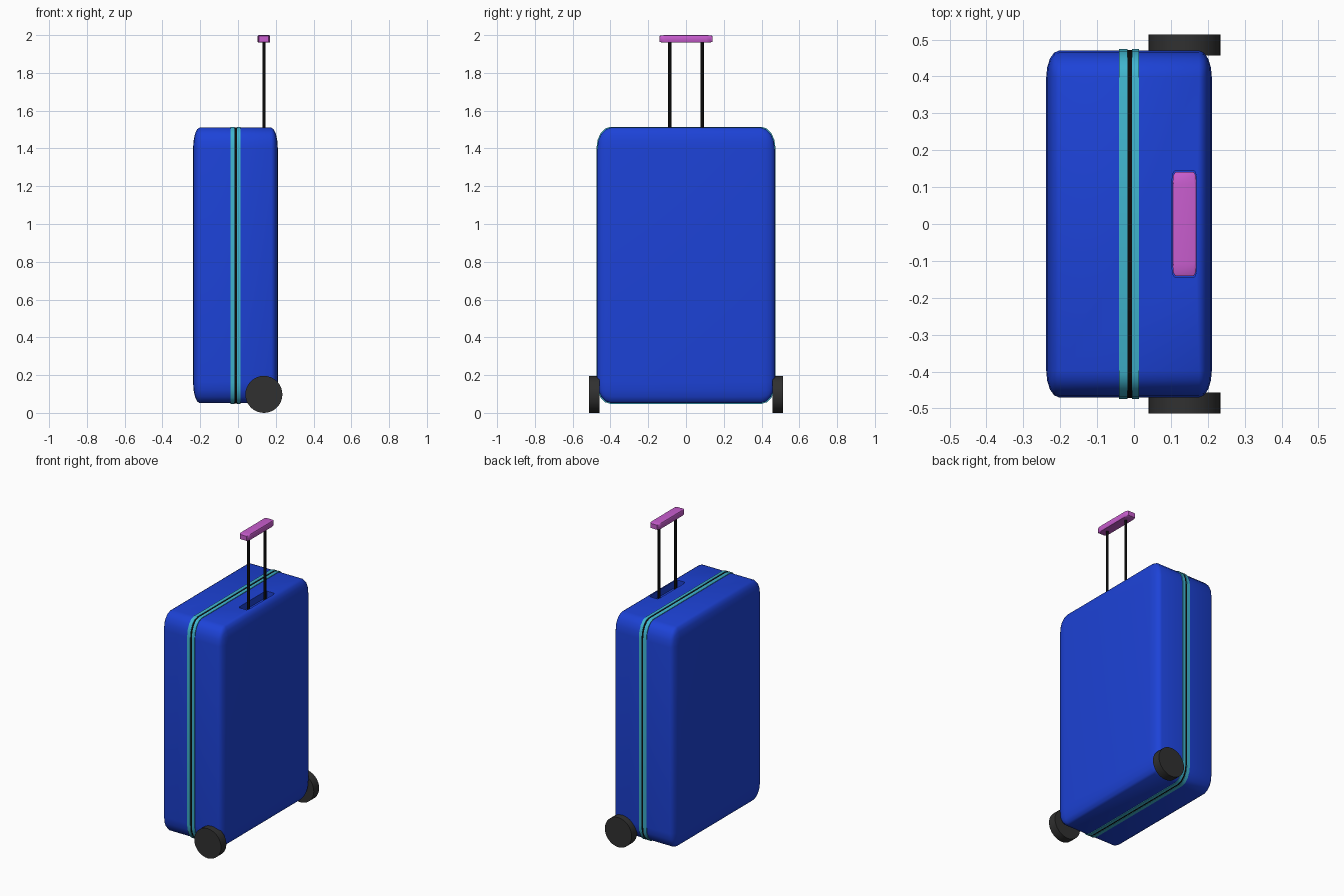
import bpy, bmesh, math
from mathutils import Matrix, Vector

if "Cube" in bpy.data.objects:
    bpy.data.objects.remove(bpy.data.objects["Cube"])


def material(name, rgb):
    m = bpy.data.materials.new(name)
    m.diffuse_color = (*rgb, 1)
    m.use_nodes = True
    m.node_tree.nodes["Principled BSDF"].inputs["Base Color"].default_value = m.diffuse_color
    return m


BLUE = material("shell_blue", (0.012, 0.055, 0.68))
TEAL = material("trim_teal", (0.05, 0.46, 0.62))
BLACK = material("black", (0.003, 0.003, 0.003))
RUBBER = material("rubber", (0.03, 0.03, 0.03))
PINK = material("grip_pink", (0.58, 0.11, 0.62))


def finish(bm, name, mat, smooth=True):
    mesh = bpy.data.meshes.new(name)
    bm.to_mesh(mesh)
    bm.free()
    ob = bpy.data.objects.new(name, mesh)
    bpy.context.collection.objects.link(ob)
    if mat:
        mesh.materials.append(mat)
    if smooth:
        bpy.ops.object.select_all(action='DESELECT')
        ob.select_set(True)
        bpy.context.view_layer.objects.active = ob
        bpy.ops.object.shade_smooth_by_angle(angle=math.radians(35))
    return ob


def rounded_box(name, lo, hi, ratio, segs, mat, axis=None, smooth=True):
    """Bevelled unit cube stretched to bounds; axis limits the bevel to edges along it."""
    lo, hi = Vector(lo), Vector(hi)
    bm = bmesh.new()
    bmesh.ops.create_cube(bm, size=2)
    edges = [e for e in bm.edges if axis is None
             or abs(e.verts[0].co[axis] - e.verts[1].co[axis]) > 1]
    bmesh.ops.bevel(bm, geom=edges, offset=ratio, segments=segs,
                    profile=0.5, affect='EDGES')
    bmesh.ops.scale(bm, vec=(hi - lo) / 2, verts=bm.verts)
    bmesh.ops.translate(bm, vec=(lo + hi) / 2, verts=bm.verts)
    return finish(bm, name, mat, smooth)


def cylinder(name, radius, depth, loc, sides, mat, rot=Matrix()):
    bm = bmesh.new()
    bmesh.ops.create_cone(bm, cap_ends=True, segments=sides, radius1=radius,
                          radius2=radius, depth=depth,
                          matrix=Matrix.Translation(loc) @ rot)
    return finish(bm, name, mat)


# Shell with a recess in the top for the retracted grip
shell = rounded_box("shell", (-0.238, -0.47, 0.052), (0.211, 0.47, 1.51), 0.155, 4, BLUE)
cutter = rounded_box("recess_cutter", (0.103, -0.144, 1.465), (0.17, 0.144, 1.56),
                     0.22, 3, None, axis=2, smooth=False)
cutter.hide_render = True
cutter.hide_viewport = True
cut = shell.modifiers.new("grip_recess", 'BOOLEAN')
cut.operation = 'DIFFERENCE'
cut.object = cutter
cut.solver = 'EXACT'

# Trim strips either side of the zip, running right round the shell
for name, x0, x1, grow, mat in (("trim_left", -0.041, -0.018, 0.004, TEAL),
                                ("zip", -0.018, -0.006, 0.002, BLACK),
                                ("trim_right", -0.006, 0.014, 0.004, TEAL)):
    rounded_box(name, (x0, -0.47 - grow, 0.052 - grow),
                (x1, 0.47 + grow, 1.51 + grow), 0.155, 4, mat, axis=0)

# Wheels and telescopic rods, mirrored in y
turn = Matrix.Rotation(math.pi / 2, 4, 'X')
for side, s in (("front", -1), ("back", 1)):
    cylinder(f"{side}_wheel", 0.098, 0.056, (0.137, s * 0.485, 0.098), 32, RUBBER, turn)
    cylinder(f"{side}_rod", 0.0085, 0.52, (0.137, s * 0.086, 1.715), 16, BLACK)

# Grip
rounded_box("grip", (0.104, -0.141, 1.96), (0.17, 0.141, 2.0), 0.24, 2, PINK)
